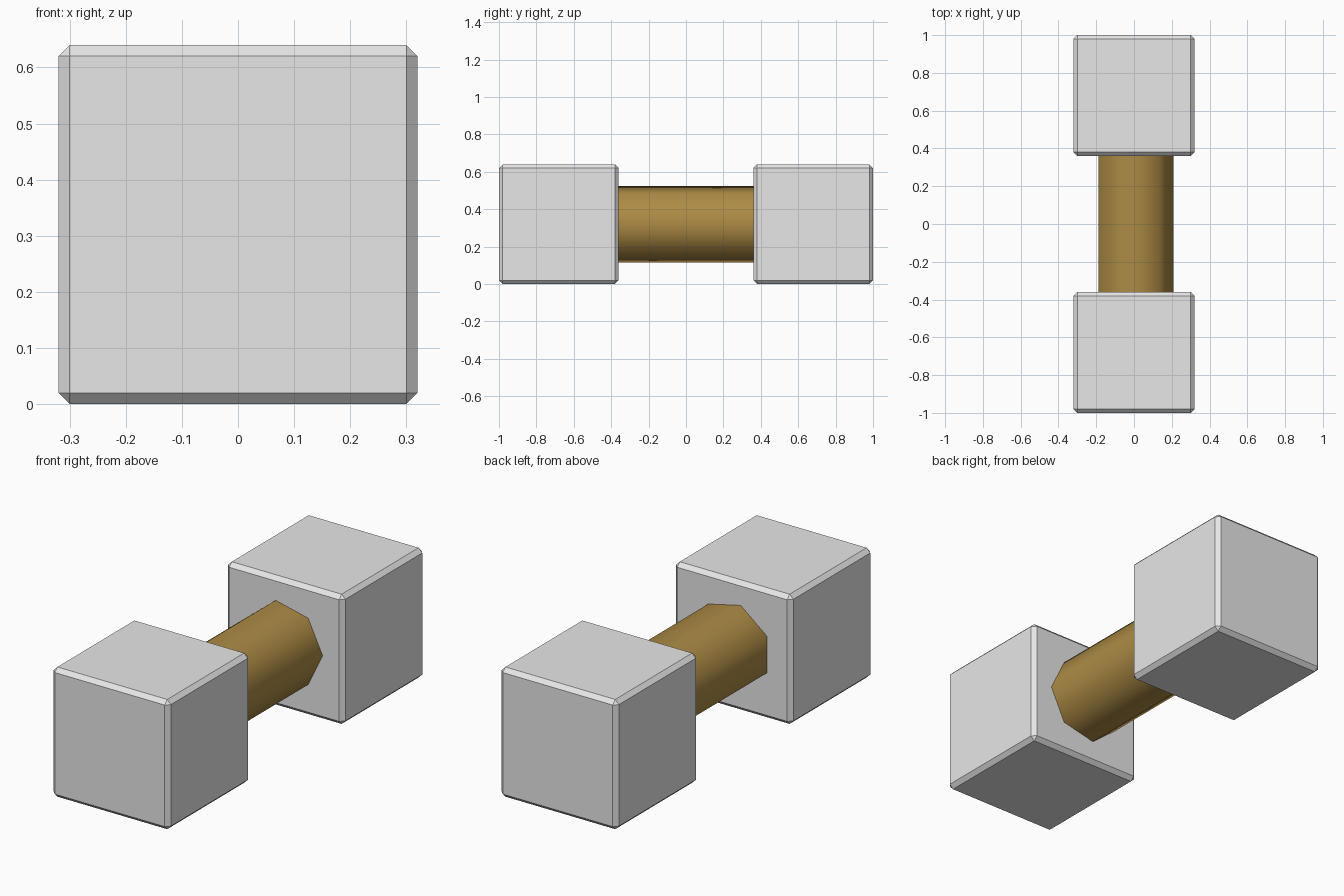
import bpy
import bmesh
import math
from mathutils import Matrix

if "Cube" in bpy.data.objects:
    bpy.data.objects.remove(bpy.data.objects["Cube"])


def material(name, rgb):
    m = bpy.data.materials.new(name)
    m.diffuse_color = (*rgb, 1.0)
    m.use_nodes = True
    m.node_tree.nodes["Principled BSDF"].inputs["Base Color"].default_value = m.diffuse_color
    return m


def add_object(name, bm, mat):
    mesh = bpy.data.meshes.new(name)
    bm.to_mesh(mesh)
    bm.free()
    mesh.materials.append(mat)
    obj = bpy.data.objects.new(name, mesh)
    bpy.context.collection.objects.link(obj)
    return obj


SIZE = 0.64          # weight cube edge
MID_Z = SIZE / 2     # height of the bar axis
light_grey = material("light grey", (0.8, 0.8, 0.8))
bronze = material("bronze", (0.417, 0.258, 0.059))

# Two chamfered cube weights, front and back
for name, side in (("front_weight", -1), ("back_weight", 1)):
    bm = bmesh.new()
    bmesh.ops.create_cube(bm, size=SIZE)
    bmesh.ops.bevel(bm, geom=bm.edges[:], offset=0.02, segments=1,
                    affect='EDGES', profile=0.5)
    weight = add_object(name, bm, light_grey)
    weight.location = (0, side * (1 - SIZE / 2), MID_Z)

# Seven-sided, smooth-shaded handle along y, one corner pointing to +x
bm = bmesh.new()
ring = [bm.verts.new((0.21 * math.cos(a), -0.37, 0.21 * math.sin(a)))
        for a in (2 * math.pi * i / 7 for i in range(7))]
cap = bm.faces.new(ring)
ext = bmesh.ops.extrude_face_region(bm, geom=[cap], use_keep_orig=True)
bmesh.ops.translate(bm, vec=(0, 0.74, 0),
                    verts=[g for g in ext["geom"] if isinstance(g, bmesh.types.BMVert)])
bmesh.ops.recalc_face_normals(bm, faces=bm.faces[:])
for f in bm.faces:
    f.smooth = abs(f.normal.y) < 0.5
for e in bm.edges:
    e.smooth = all(f.smooth for f in e.link_faces)
handle = add_object("handle", bm, bronze)
handle.location = (0, 0, MID_Z)
